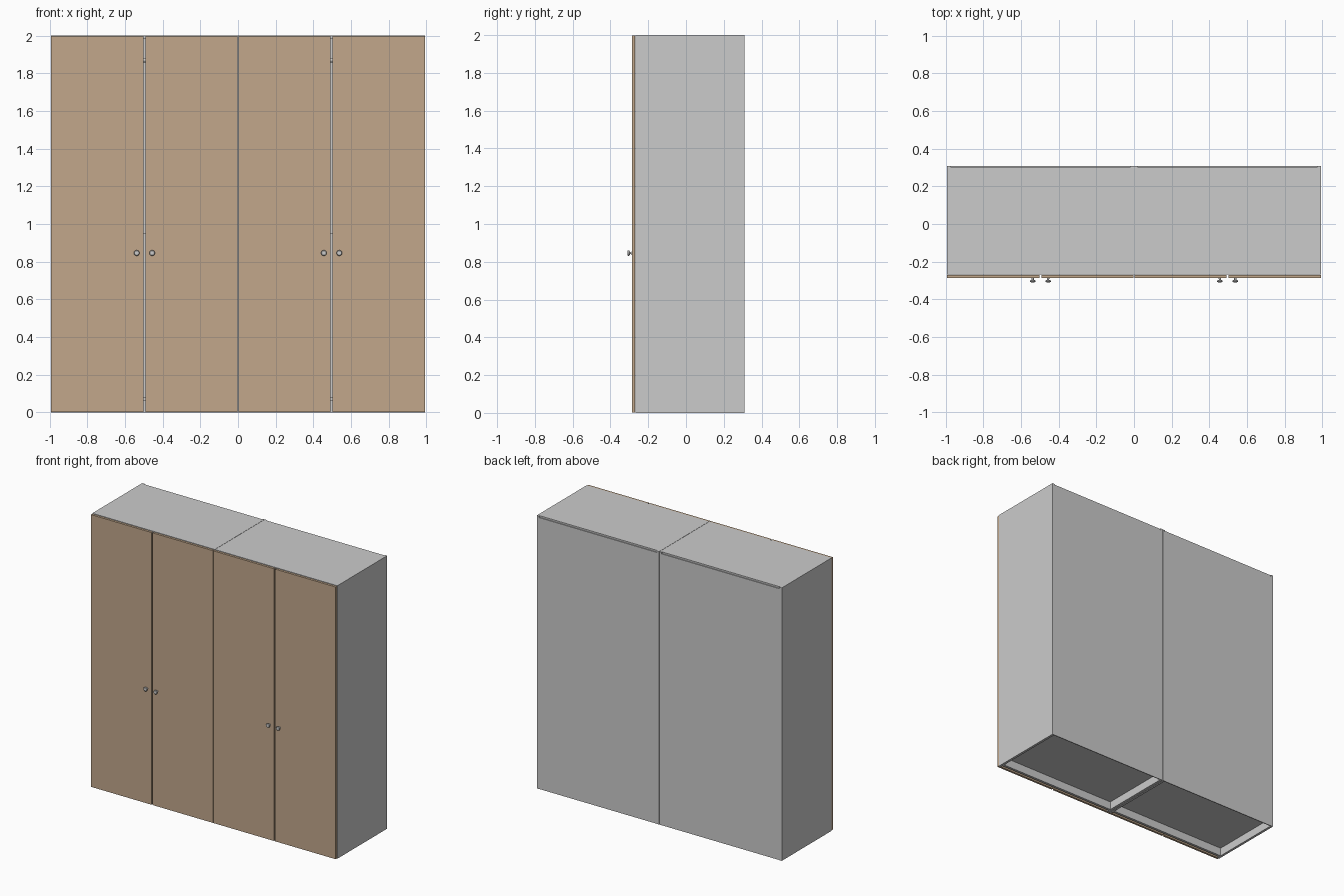
import bpy, bmesh, math

if "Cube" in bpy.data.objects:
    bpy.data.objects.remove(bpy.data.objects["Cube"])

wood = bpy.data.materials.new("door_wood")
wood.diffuse_color = (0.54, 0.39, 0.26, 1)
wood.use_nodes = True
wood.node_tree.nodes["Principled BSDF"].inputs["Base Color"].default_value = wood.diffuse_color


def box(name, x0, x1, y0, y1, z0, z1, mat=None):
    """Axis-aligned panel given by its limits."""
    bm = bmesh.new()
    bmesh.ops.create_cube(bm, size=1)
    for v in bm.verts:
        v.co = (x1 if v.co.x > 0 else x0,
                y1 if v.co.y > 0 else y0,
                z1 if v.co.z > 0 else z0)
    return finish(name, bm, mat)


def finish(name, bm, mat=None):
    bmesh.ops.recalc_face_normals(bm, faces=bm.faces)
    me = bpy.data.meshes.new(name)
    bm.to_mesh(me)
    bm.free()
    ob = bpy.data.objects.new(name, me)
    bpy.context.collection.objects.link(ob)
    if mat:
        me.materials.append(mat)
    return ob


def smooth(ob):
    bpy.ops.object.select_all(action='DESELECT')
    ob.select_set(True)
    bpy.context.view_layer.objects.active = ob
    bpy.ops.object.shade_smooth_by_angle(angle=math.radians(35))


def knob(name, x, z):
    """Turned knob: profile of (radius, y) spun round the y axis."""
    profile = [(0, -0.286), (0.008, -0.286), (0.006, -0.291), (0.006, -0.296),
               (0.014, -0.300), (0.015, -0.306), (0.012, -0.309), (0, -0.310)]
    bm = bmesh.new()
    vs = [bm.verts.new((x + r, y, z)) for r, y in profile]
    edges = [bm.edges.new(p) for p in zip(vs, vs[1:])]
    bmesh.ops.spin(bm, geom=vs + edges, cent=(x, 0, z), axis=(0, 1, 0),
                   angle=math.tau, steps=24)
    bmesh.ops.remove_doubles(bm, verts=bm.verts, dist=1e-5)
    smooth(finish(name, bm))


def rail(name, x0, x1, y, z, r):
    """Hanging rail along x."""
    bm = bmesh.new()
    bmesh.ops.create_cone(bm, cap_ends=True, segments=16, radius1=r, radius2=r,
                          depth=x1 - x0)
    for v in bm.verts:
        v.co = ((x0 + x1) / 2 + v.co.z, y + v.co.x, z + v.co.y)
    smooth(finish(name, bm))


W, T = 0.992, 0.018          # cabinet width, panel thickness
FRONT, BACK = -0.268, 0.309  # carcass depth limits

for side, x0 in (("left", -0.993), ("right", 0.001)):
    x1, mid = x0 + W, x0 + W / 2
    a, b = x0 + T, x1 - T
    # Carcass
    box(side + "_cabinet_side_a", x0, a, FRONT, BACK, 0, 2)
    box(side + "_cabinet_side_b", b, x1, FRONT, BACK, 0, 2)
    box(side + "_cabinet_top", a, b, FRONT, 0.302, 2 - T, 2)
    box(side + "_cabinet_floor", a, b, FRONT, 0.302, 0.06, 0.06 + T)
    box(side + "_cabinet_back", a, b, 0.302, 0.308, 0, 1.988)
    box(side + "_plinth", a, b, -0.25, -0.232, 0, 0.06)
    # Interior: shelf, lower divider and hanging rail
    box(side + "_shelf", a, b, -0.24, 0.302, 0.932, 0.932 + T)
    box(side + "_divider", mid - T / 2, mid + T / 2, -0.24, 0.302, 0.06 + T, 0.932)
    rail(side + "_hanging_rail", a, b, 0.02, 1.87, 0.012)
    # Doors and knobs
    box(side + "_door_a", x0 + 0.001, mid - 0.005, -0.286, -0.270, 0.003, 1.997, wood)
    box(side + "_door_b", mid + 0.005, x1 - 0.001, -0.286, -0.270, 0.003, 1.997, wood)
    for tag, s in (("a", -1), ("b", 1)):
        knob(side + "_knob_" + tag, mid + s * 0.041, 0.846)
